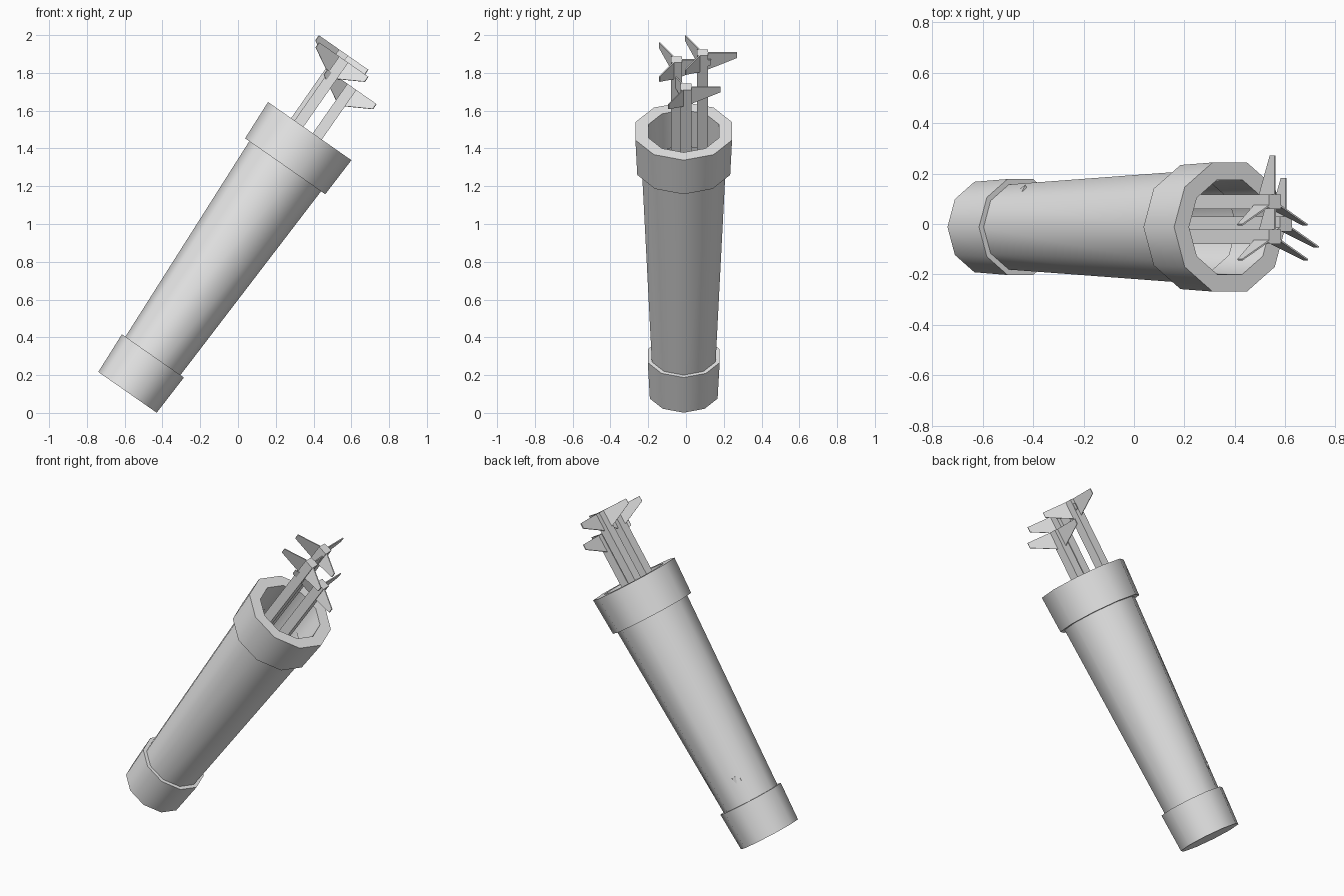
import bpy, bmesh, math
from mathutils import Matrix, Vector

cube = bpy.data.objects.get("Cube")
if cube:
    bpy.data.objects.remove(cube)

# One plain grey for everything
grey = bpy.data.materials.new("plain_grey")
grey.use_nodes = True
grey.diffuse_color = (0.8, 0.8, 0.8, 1)
grey.node_tree.nodes["Principled BSDF"].inputs["Base Color"].default_value = (0.8, 0.8, 0.8, 1)

# Everything is modelled upright, then leaned over to the side
LEAN = Matrix.Translation((-0.585, -0.012, 0.109)) @ Matrix.Rotation(math.radians(34.9), 4, 'Y')
SIDES = 10


def finish(name, bm, smooth=False):
    bmesh.ops.recalc_face_normals(bm, faces=bm.faces)
    mesh = bpy.data.meshes.new(name)
    bm.to_mesh(mesh)
    bm.free()
    mesh.materials.append(grey)
    obj = bpy.data.objects.new(name, mesh)
    bpy.context.collection.objects.link(obj)
    obj.matrix_world = LEAN
    if smooth:
        bpy.ops.object.select_all(action='DESELECT')
        obj.select_set(True)
        bpy.context.view_layer.objects.active = obj
        bpy.ops.object.shade_smooth_by_angle(angle=math.radians(40))
    return obj


def lathe(name, profile, closed=False):
    """Spin (radius, height) points into a ten-sided part."""
    bm = bmesh.new()
    rings = []
    for r, h in profile:
        rings.append([bm.verts.new((r * math.cos(a), r * math.sin(a), h))
                      for a in (math.tau * i / SIDES for i in range(SIDES))])
    pairs = list(zip(rings, rings[1:]))
    if closed:
        pairs.append((rings[-1], rings[0]))
    else:
        bm.faces.new(rings[0])
        bm.faces.new(rings[-1])
    for lo, hi in pairs:
        for i in range(SIDES):
            j = (i + 1) % SIDES
            bm.faces.new((lo[i], lo[j], hi[j], hi[i]))
    return finish(name, bm, smooth=True)


# Quiver: hollow tapered body, base cap and rim band
lathe("quiver_body", [(0.176, 0.2), (0.232, 1.47), (0.197, 1.47), (0.16, 0.22)])
lathe("base_cap", [(0.1885, 0), (0.2, 0.235)])
lathe("rim_band", [(0.232, 1.459), (0.2587, 1.459), (0.269, 1.686),
                   (0.197, 1.686), (0.19, 1.459)], closed=True)


def arrow(name, x, y, top):
    """Square shaft, three swept fletchings and a three-sided head."""
    bm = bmesh.new()
    tail = 0.36
    bmesh.ops.create_cube(bm, size=1, matrix=Matrix.Translation((x, y, (top + tail) / 2))
                          @ Matrix.Diagonal((0.058, 0.058, top - tail, 1)))
    # Fletchings
    outline = [(0, 0), (0.183, 0), (0.183, -0.033), (0.02, -0.112), (0, -0.112)]
    for k in range(3):
        turn = Matrix.Translation((x, y, top)) @ Matrix.Rotation(math.radians(90 + 120 * k), 4, 'Z')
        sides = [[bm.verts.new(turn @ Vector((r, s * 0.003, h))) for r, h in outline]
                 for s in (-1, 1)]
        for loop in sides:
            bm.faces.new(loop)
        for i in range(len(outline)):
            j = (i + 1) % len(outline)
            bm.faces.new((sides[0][i], sides[0][j], sides[1][j], sides[1][i]))
    # Head, pointing down inside the quiver
    base = [bm.verts.new((x + 0.068 * math.cos(a), y + 0.068 * math.sin(a), 0.4))
            for a in (math.radians(90 + 120 * k) for k in range(3))]
    tip = bm.verts.new((x, y, 0.25))
    bm.faces.new(base)
    for i in range(3):
        bm.faces.new((base[i], base[(i + 1) % 3], tip))
    return finish(name, bm)


arrow("arrow_front", -0.069, -0.038, 2.1)
arrow("arrow_back", -0.091, 0.1, 2.13)
arrow("arrow_right", 0.049, 0.012, 2.006)
